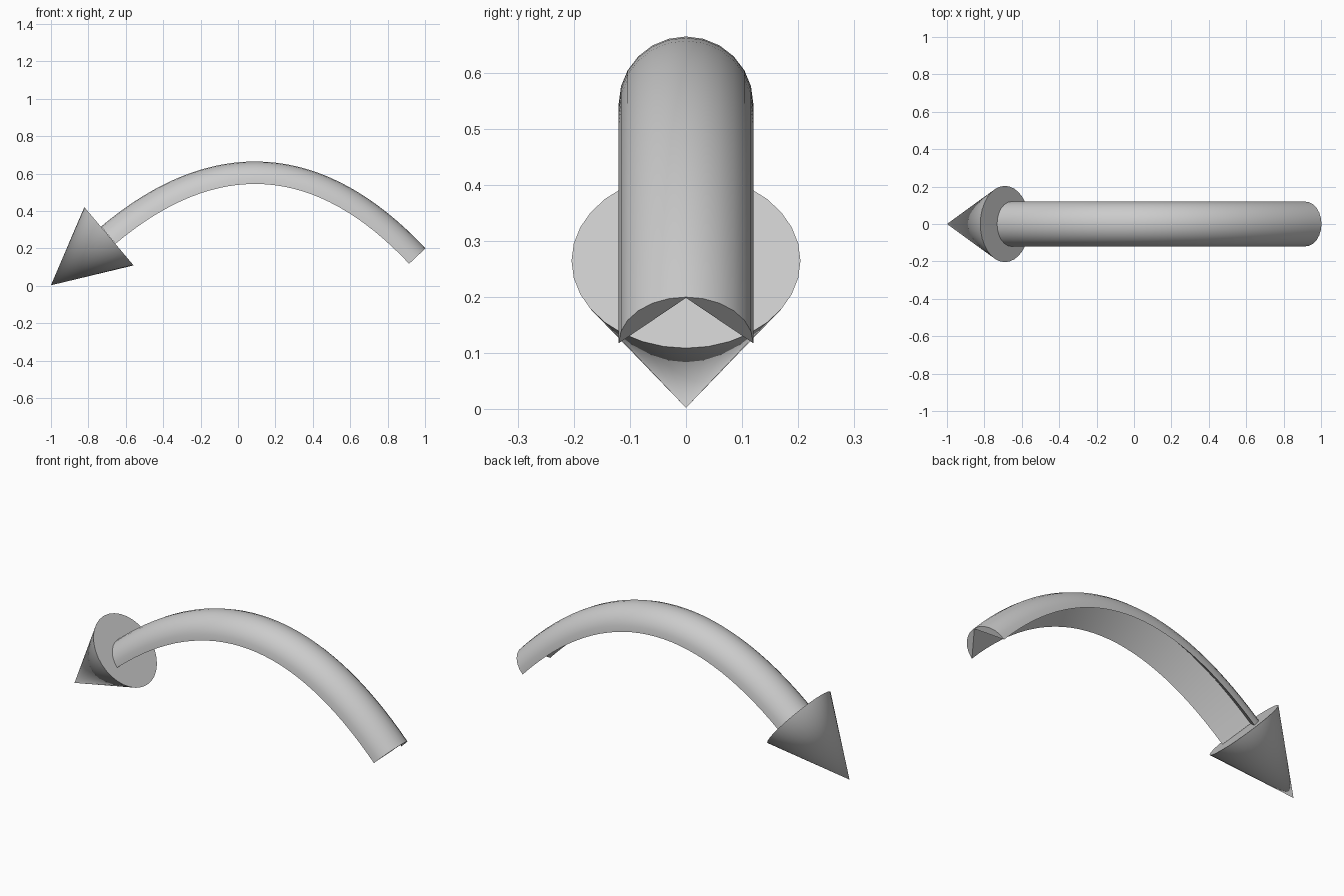
import bpy, bmesh, math
from mathutils import Vector

if "Cube" in bpy.data.objects:
    bpy.data.objects.remove(bpy.data.objects["Cube"])


def finish(name, bm):
    bmesh.ops.recalc_face_normals(bm, faces=bm.faces[:])
    mesh = bpy.data.meshes.new(name)
    bm.to_mesh(mesh)
    bm.free()
    ob = bpy.data.objects.new(name, mesh)
    bpy.context.collection.objects.link(ob)
    bpy.ops.object.select_all(action='DESELECT')
    ob.select_set(True)
    bpy.context.view_layer.objects.active = ob
    bpy.ops.object.shade_smooth_by_angle(angle=math.radians(35))
    return ob


# Curved shaft: half-round profile with a V-shaped hollow beneath, swept along an arc
RADIUS, ARC, STEPS = 0.12, 12, 32
START, PEAK, END = Vector((-0.655, 0, 0.225)), Vector((0.166, 0, 0.914)), Vector((0.915, 0, 0.118))
profile = [(RADIUS * math.cos(math.pi * i / ARC), RADIUS * math.sin(math.pi * i / ARC))
           for i in range(ARC + 1)]
profile.append((0, RADIUS - 0.002))

bm = bmesh.new()
rings = []
for s in range(STEPS + 1):
    t = s / STEPS
    p = START * (1 - t) ** 2 + PEAK * 2 * t * (1 - t) + END * t ** 2
    d = ((PEAK - START) * (1 - t) + (END - PEAK) * t).normalized()
    up = Vector((-d.z, 0, d.x))
    rings.append([bm.verts.new(p + up * h + Vector((0, w, 0))) for w, h in profile])
n = len(profile)
for a, b in zip(rings, rings[1:]):
    for i in range(n):
        j = (i + 1) % n
        bm.faces.new((a[i], a[j], b[j], b[i]))
# Two end segments on either side of the hollow
half = ARC // 2
for r in (rings[0], rings[-1]):
    bm.faces.new(r[:half + 1] + [r[-1]])
    bm.faces.new(r[half:ARC + 1] + [r[-1]])
finish("shaft", bm)

# Cone-shaped arrow head
tip, base = Vector((-1, 0, 0.003)), Vector((-0.69, 0, 0.265))
axis = tip - base
bm = bmesh.new()
bmesh.ops.create_cone(bm, cap_ends=True, segments=32, radius1=0.204, radius2=0,
                      depth=axis.length)
bmesh.ops.remove_doubles(bm, verts=bm.verts[:], dist=1e-5)
head = finish("head", bm)
head.rotation_mode = 'QUATERNION'
head.rotation_quaternion = Vector((0, 0, 1)).rotation_difference(axis)
head.location = (tip + base) / 2
